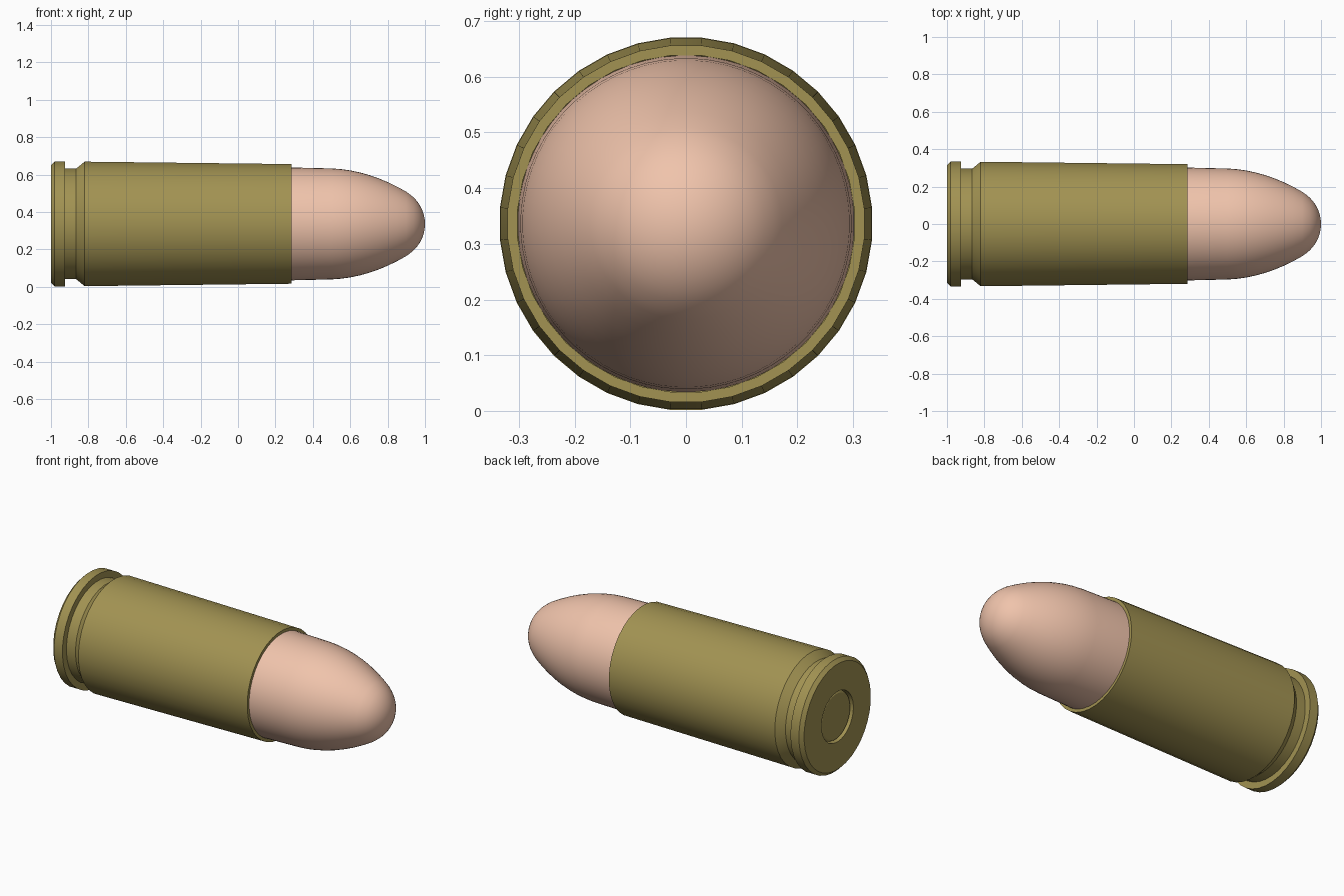
import bpy, bmesh, math

if "Cube" in bpy.data.objects:
    bpy.data.objects.remove(bpy.data.objects["Cube"])

AXIS_Z = 0.336


def material(name, rgb):
    m = bpy.data.materials.new(name)
    m.diffuse_color = (*rgb, 1)
    m.use_nodes = True
    m.node_tree.nodes["Principled BSDF"].inputs["Base Color"].default_value = m.diffuse_color
    return m


def lathe(name, profile, segments, mat):
    """Revolve (x, radius) points around the long axis; radius 0 makes a pole."""
    bm = bmesh.new()
    rings = []
    for x, r in profile:
        if r == 0:
            rings.append([bm.verts.new((x, 0, 0))] * segments)
            continue
        angles = [(i + 0.5) * math.tau / segments for i in range(segments)]
        rings.append([bm.verts.new((x, r * math.cos(a), r * math.sin(a))) for a in angles])
    for a, b in zip(rings, rings[1:]):
        for i in range(segments):
            j = (i + 1) % segments
            bm.faces.new(list(dict.fromkeys((a[i], a[j], b[j], b[i]))))
    bmesh.ops.recalc_face_normals(bm, faces=bm.faces)
    mesh = bpy.data.meshes.new(name)
    bm.to_mesh(mesh)
    bm.free()
    mesh.materials.append(mat)
    obj = bpy.data.objects.new(name, mesh)
    obj.location.z = AXIS_Z
    bpy.context.collection.objects.link(obj)
    bpy.ops.object.select_all(action='DESELECT')
    obj.select_set(True)
    bpy.context.view_layer.objects.active = obj
    bpy.ops.object.shade_smooth_by_angle(angle=math.radians(25))
    return obj


brass = material("brass", (0.36, 0.29, 0.085))
copper = material("copper", (0.87, 0.55, 0.41))

# Case: primer pocket, rim, extractor groove, tapered wall, mouth and bore
lathe("case", [
    (-0.96, 0), (-0.96, 0.15), (-1.0, 0.15), (-1.0, 0.315), (-0.98, 0.335),
    (-0.925, 0.335), (-0.925, 0.297), (-0.865, 0.297), (-0.82, 0.334),
    (0.285, 0.321), (0.285, 0.303), (0.1, 0.303),
], 36, brass)

# Primer seated slightly below the base face
lathe("primer", [
    (-0.99, 0), (-0.99, 0.132), (-0.985, 0.14), (-0.975, 0.145), (-0.96, 0.145),
], 36, brass)

# Bullet: shank, curved ogive and rounded tip
ogive = [(0.5 + 0.4 * t, 0.297 - 0.015 * t - 0.11 * t * t) for t in [i / 8 for i in range(9)]]
tip_r = 0.195
start = math.asin(0.172 / tip_r)
tip = [(1 - tip_r + tip_r * math.cos(a), tip_r * math.sin(a))
       for a in [start * (1 - i / 8) for i in range(1, 8)]]
lathe("bullet", [(0.1, 0), (0.1, 0.302), (0.285, 0.302)] + ogive + tip + [(1.0, 0)], 64, copper)
